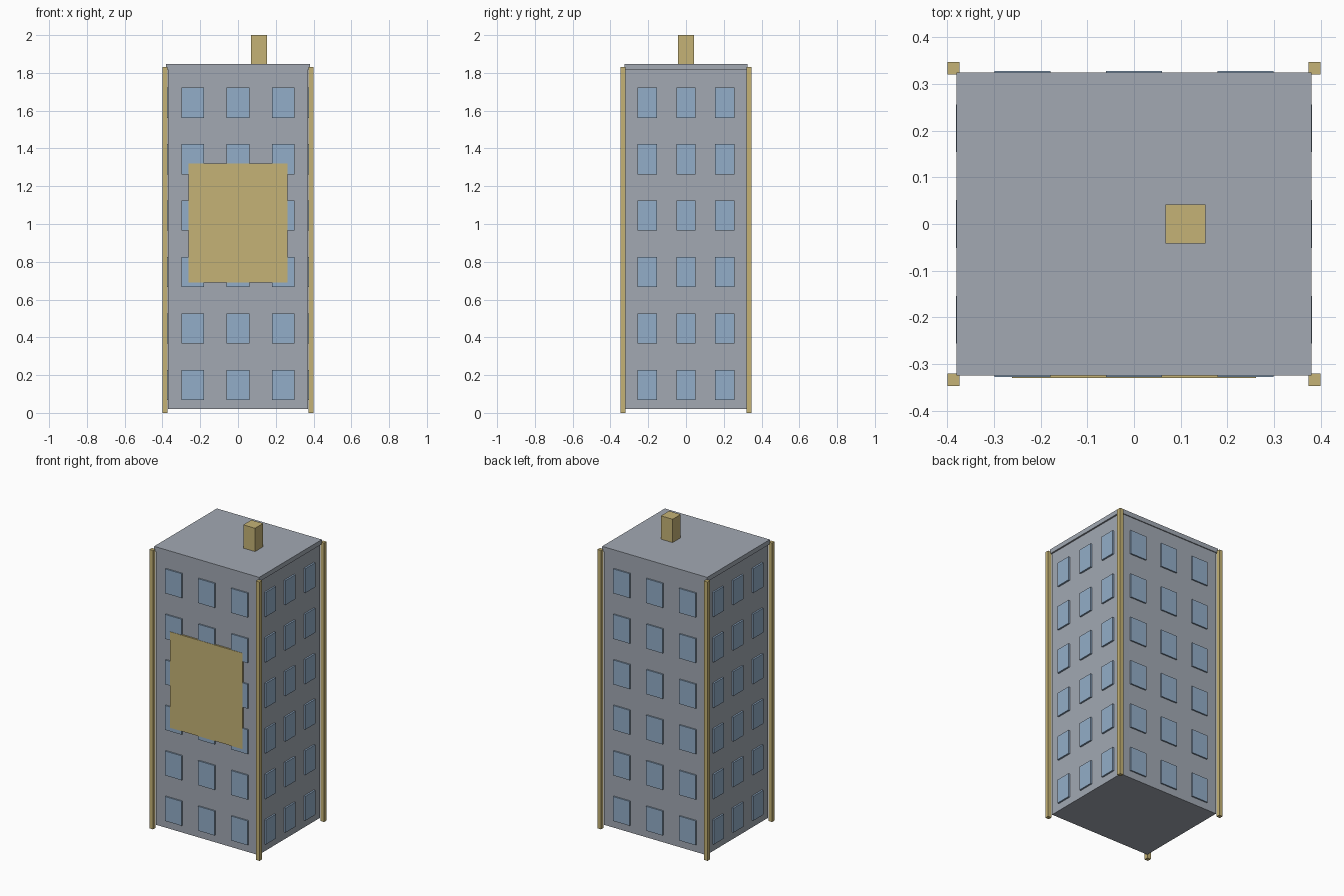
import bpy

if "Cube" in bpy.data.objects:
    bpy.data.objects.remove(bpy.data.objects["Cube"], do_unlink=True)


def material(name, color):
    mat = bpy.data.materials.new(name)
    mat.use_nodes = True
    mat.diffuse_color = (*color, 1)
    bsdf = next(n for n in mat.node_tree.nodes if n.type == "BSDF_PRINCIPLED")
    bsdf.inputs["Base Color"].default_value = (*color, 1)
    return mat


GREY = material("concrete_grey", (0.36, 0.395, 0.45))
BLUE = material("window_blue", (0.29, 0.42, 0.58))
GOLD = material("trim_gold", (0.56, 0.45, 0.18))


def box(name, low, high, mat):
    """Axis-aligned box between two corners."""
    bpy.ops.mesh.primitive_cube_add(size=1)
    obj = bpy.context.object
    obj.name = obj.data.name = name
    for v in obj.data.vertices:
        v.co = [b if c > 0 else a for c, a, b in zip(v.co, low, high)]
    obj.data.materials.append(mat)
    return obj


WALL_X, WALL_Y = 0.371, 0.319
STOREYS, FIRST, PITCH = 6, 0.148, 0.2988
HALF_H = 0.08

# Tower body and roof slab
box("tower_body", (-WALL_X, -WALL_Y, 0.02), (WALL_X, WALL_Y, 1.82), GREY)
box("roof_slab", (-0.381, -0.325, 1.817), (0.381, 0.325, 1.847), GREY)

# Rooftop chimney
box("chimney", (0.068, -0.042, 1.84), (0.153, 0.042, 2.0), GOLD)

# Corner posts
for sx, side in ((-1, "right"), (1, "left")):
    for sy, end in ((-1, "front"), (1, "back")):
        x, y, r = sx * 0.387, sy * 0.334, 0.013
        box(f"corner_post_{end}_{side}", (x - r, y - r, 0), (x + r, y + r, 1.83), GOLD)

# Raised windows on all four walls
for floor in range(STOREYS):
    z0, z1 = FIRST + floor * PITCH - HALF_H, FIRST + floor * PITCH + HALF_H
    for col in (-1, 0, 1):
        tag = f"{floor + 1}_{col + 2}"
        x, y = col * 0.239, col * 0.205
        for s, end, side in ((-1, "front", "right"), (1, "back", "left")):
            ys = sorted((s * 0.31, s * 0.328))
            box(f"window_{end}_{tag}", (x - 0.06, ys[0], z0), (x + 0.06, ys[1], z1), BLUE)
            xs = sorted((s * 0.36, s * 0.382))
            box(f"window_{side}_{tag}", (xs[0], y - 0.051, z0), (xs[1], y + 0.051, z1), BLUE)

# Large blank panel on the front
box("front_panel", (-0.262, -0.33, 0.69), (0.262, -0.31, 1.32), GOLD)
